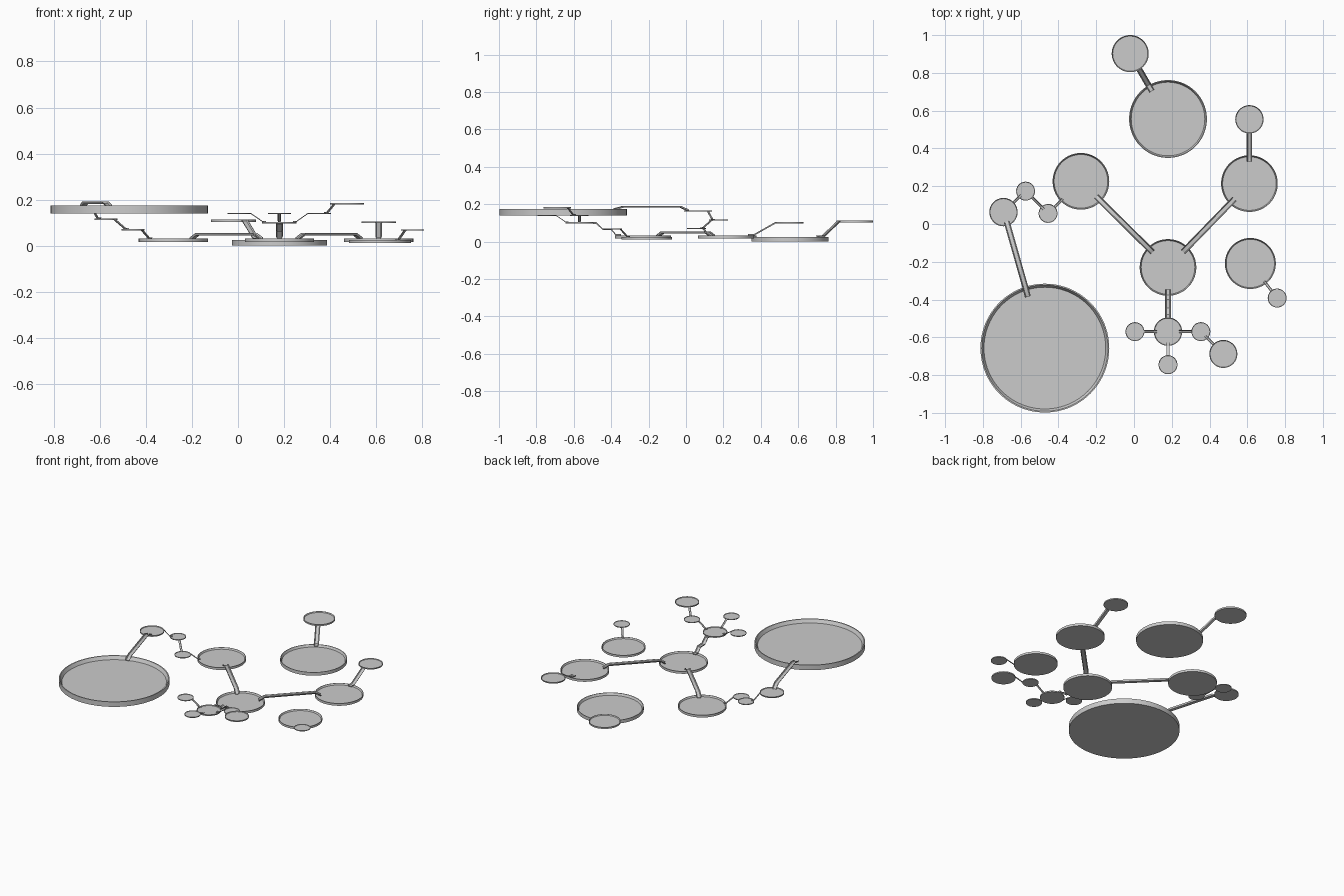
import bpy, bmesh
from mathutils import Vector

if "Cube" in bpy.data.objects:
    bpy.data.objects.remove(bpy.data.objects["Cube"])

# name: (x, y, radius, z of the rim top)
BASINS = {
    "largest": (-0.472, -0.657, 0.341, 0.175),
    "back": (0.18, 0.556, 0.206, 0.024),
    "back_upper": (-0.02, 0.902, 0.098, 0.113),
    "right": (0.611, 0.214, 0.15, 0.032),
    "right_upper": (0.611, 0.554, 0.075, 0.106),
    "left": (-0.281, 0.226, 0.15, 0.032),
    "centre": (0.18, -0.23, 0.15, 0.032),
    "front_right": (0.616, -0.209, 0.135, 0.026),
    "front_right_upper": (0.758, -0.392, 0.05, 0.071),
    "hub": (0.18, -0.57, 0.075, 0.104),
    "hub_left": (0.005, -0.57, 0.05, 0.143),
    "hub_front": (0.18, -0.745, 0.05, 0.143),
    "hub_right": (0.354, -0.57, 0.05, 0.143),
    "hub_top": (0.473, -0.688, 0.074, 0.186),
    "step_low": (-0.455, 0.056, 0.05, 0.072),
    "step_mid": (-0.574, 0.174, 0.05, 0.118),
    "step_top": (-0.691, 0.063, 0.075, 0.168),
}


def add_object(name, bm):
    bmesh.ops.recalc_face_normals(bm, faces=bm.faces[:])
    me = bpy.data.meshes.new(name)
    bm.to_mesh(me)
    bm.free()
    ob = bpy.data.objects.new(name, me)
    bpy.context.collection.objects.link(ob)
    bpy.ops.object.select_all(action='DESELECT')
    ob.select_set(True)
    bpy.context.view_layer.objects.active = ob
    bpy.ops.object.shade_smooth_by_angle()
    return ob


def basin(name, x, y, r, top):
    """Round tray: straight outside, thin rim, sloped inner wall."""
    h = 0.11 * r if r > 0.2 else 0.105 * r
    if r > 0.3:
        h = 0.1 * r
    bm = bmesh.new()
    bmesh.ops.create_cone(bm, cap_ends=True, segments=96, radius1=r, radius2=r, depth=h)
    cap = max(bm.faces, key=lambda f: f.calc_center_median().z)
    bmesh.ops.inset_region(bm, faces=[cap], thickness=0.02 * r, use_even_offset=True)
    bmesh.ops.inset_region(bm, faces=[cap], thickness=0.035 * r, use_even_offset=True)
    for v in cap.verts:
        v.co.z -= 0.65 * h
    bmesh.ops.translate(bm, verts=bm.verts[:], vec=(x, y, top - h / 2))
    add_object(name + "_basin", bm)


def channel(name, pts, w):
    """Open trough swept along a path that bends only up and down."""
    pts = [Vector(p) for p in pts]
    d = pts[-1] - pts[0]
    side = Vector((-d.y, d.x, 0)).normalized()
    a, h = w / 2, 0.3 * w
    sec = [(-a * 0.7, 0), (a * 0.7, 0), (a, h), (a * 0.82, h),
           (a * 0.58, h * 0.35), (-a * 0.58, h * 0.35), (-a * 0.82, h), (-a, h)]
    bm = bmesh.new()
    rings = [[bm.verts.new(p + side * s + Vector((0, 0, t))) for s, t in sec] for p in pts]
    n = len(sec)
    for r0, r1 in zip(rings, rings[1:]):
        for i in range(n):
            bm.faces.new((r0[i], r0[(i + 1) % n], r1[(i + 1) % n], r1[i]))
    bm.faces.new(rings[0])
    bm.faces.new(rings[-1])
    add_object(name + "_channel", bm)


def link(lo, hi, w, bridge=None, step=None):
    """Join two basins rim to rim; bridge = raised level, step = landing level."""
    xl, yl, rl, zl = BASINS[lo]
    xh, yh, rh, zh = BASINS[hi]
    p, q = Vector((xl, yl)), Vector((xh, yh))
    u = (q - p).normalized()
    lap = w * 1.1

    def at(base, dist, z):
        v = base + u * dist
        return (v.x, v.y, z)

    up = zh - 0.3 * w
    if bridge:
        pts = [at(p, rl - lap, zl - 0.006), at(p, rl, bridge),
               at(q, -rh, bridge), at(q, -rh + lap, zh - 0.006)]
    elif step:
        pts = [at(p, rl - lap, zl), at(p, rl - 0.005, zl), at(p, rl + 0.02, step),
               at(q, -rh - 0.05, step), at(q, -rh - 0.015, up), at(q, -rh * 0.96, up)]
    else:
        pts = [at(p, rl - lap, zl), at(p, rl, zl), at(q, -rh, up), at(q, -rh * 0.96, up)]
    channel(lo + "_to_" + hi, pts, w)


for key, spec in BASINS.items():
    basin(key, *spec)

# wide channels
link("back", "back_upper", 0.032)
link("right", "right_upper", 0.03)
link("left", "centre", 0.032, bridge=0.045)
link("right", "centre", 0.032, bridge=0.045)
link("centre", "hub", 0.03, step=0.062)
# long arm to the largest basin
channel("largest_to_step_top", [(-0.562, -0.385, 0.168), (-0.575, -0.335, 0.182),
                                (-0.662, -0.03, 0.182), (-0.674, 0.012, 0.162)], 0.032)
# narrow channels
for lo, hi in [("front_right", "front_right_upper"), ("hub", "hub_left"),
               ("hub", "hub_front"), ("hub", "hub_right"), ("hub_right", "hub_top"),
               ("left", "step_low"), ("step_low", "step_mid"), ("step_mid", "step_top")]:
    link(lo, hi, 0.015)
